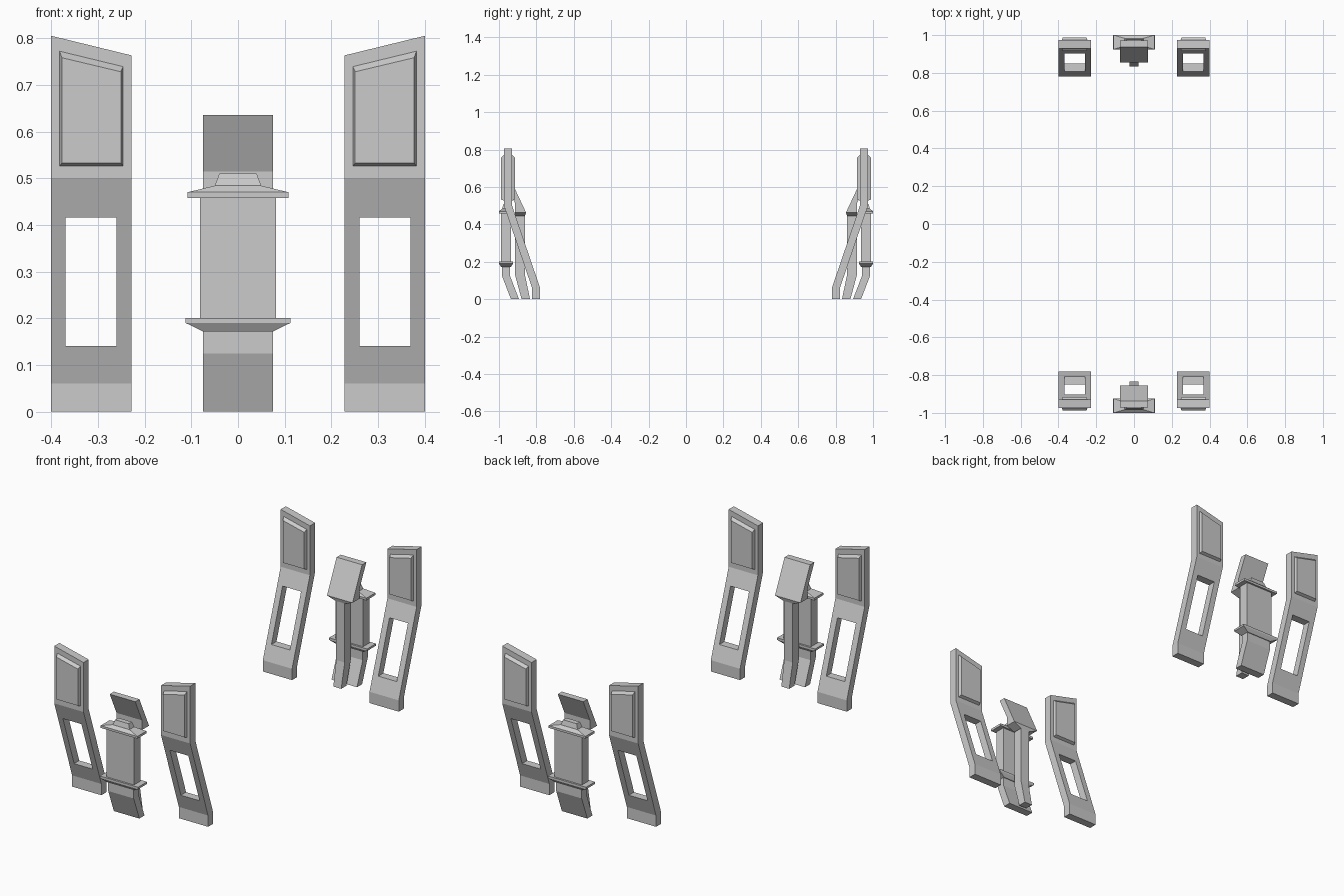
import bpy
import bmesh

cube = bpy.data.objects.get("Cube")
if cube:
    bpy.data.objects.remove(cube, do_unlink=True)

# One plain grey for everything
grey = bpy.data.materials.new("plain grey")
grey.use_nodes = True
COLOUR = (0.6, 0.6, 0.6, 1)
grey.diffuse_color = COLOUR
grey.node_tree.nodes["Principled BSDF"].inputs["Base Color"].default_value = COLOUR


def loft(name, rings):
    """Skin a solid through a list of four-cornered rings."""
    bm = bmesh.new()
    rows = [[bm.verts.new(p) for p in ring] for ring in rings]
    for a, b in zip(rows, rows[1:]):
        for i in range(4):
            j = (i + 1) % 4
            bm.faces.new((a[i], a[j], b[j], b[i]))
    bm.faces.new(rows[0])
    bm.faces.new(rows[-1])
    bmesh.ops.recalc_face_normals(bm, faces=bm.faces)
    mesh = bpy.data.meshes.new(name)
    bm.to_mesh(mesh)
    bm.free()
    mesh.materials.append(grey)
    obj = bpy.data.objects.new(name, mesh)
    bpy.context.collection.objects.link(obj)
    return obj


def level(x0, x1, y0, y1, z, rise=0):
    """Horizontal ring, optionally climbing towards x1."""
    return [(x0, y0, z), (x1, y0, z + rise), (x1, y1, z + rise), (x0, y1, z)]


def upright(x0, x1, y, z0, z1, rise=0):
    """Ring standing in the xz plane with a sloping top edge."""
    return [(x0, y, z0), (x1, y, z0), (x1, y, z1 + rise), (x0, y, z1)]


def centred(name, sections):
    """Solid centred on x = 0 from (half width, y0, y1, z) sections."""
    return loft(name, [level(-w, w, y0, y1, z) for w, y0, y1, z in sections])


def mirror(obj, across_x):
    mod = obj.modifiers.new("Mirror", "MIRROR")
    mod.use_axis = (across_x, True, False)
    mod.use_clip = False
    mod.merge_threshold = 0.0


# Bent outer posts with a sloping top and a window through the leaning part
IN, OUT = 0.228, 0.4
post = loft("outer_post", [
    level(IN, OUT, -0.823, -0.78, 0),
    level(IN, OUT, -0.823, -0.78, 0.06),
    level(IN, OUT, -0.973, -0.93, 0.5),
    level(IN, OUT, -0.973, -0.93, 0.763, 0.042),
])
cutter = loft("window_cutter", [upright(0.26, 0.369, y, 0.141, 0.416) for y in (-1.2, -0.6)])
cutter.hide_render = True
cut = post.modifiers.new("Window", "BOOLEAN")
cut.operation = "DIFFERENCE"
cut.solver = "EXACT"
cut.object = cutter
bpy.context.view_layer.objects.active = post
bpy.ops.object.modifier_apply(modifier=cut.name)
bpy.data.objects.remove(cutter, do_unlink=True)
mirror(post, True)

# Raised bevelled panel on both faces of each post
small = (0.251, 0.377, 0.533, 0.728, 0.03)
large = (0.246, 0.382, 0.526, 0.739, 0.033)
panel = loft("post_panel", [
    upright(s[0], s[1], y, *s[2:])
    for s, y in ((small, -0.988), (large, -0.973), (large, -0.93), (small, -0.915))
])
mirror(panel, True)

# Central column: bent foot, lower flange, shaft, upper flange and cap
centre_parts = {
    "column_foot": [(0.075, -0.936, -0.893, 0), (0.075, -0.984, -0.941, 0.125),
                    (0.075, -0.984, -0.941, 0.18)],
    "lower_flange": [(0.075, -0.988, -0.937, 0.172), (0.112, -1, -0.925, 0.19),
                     (0.112, -1, -0.925, 0.201)],
    "column_shaft": [(0.081, -0.99, -0.935, 0.195), (0.081, -0.99, -0.935, 0.465)],
    "upper_flange": [(0.108, -1, -0.925, 0.458), (0.108, -1, -0.925, 0.47),
                     (0.05, -0.983, -0.942, 0.484)],
    "column_cap": [(0.05, -0.983, -0.942, 0.483), (0.04, -0.976, -0.949, 0.51)],
    # Inner pillar with a bent foot and a leaning head block
    "inner_pillar": [(0.023, -0.879, -0.834, 0), (0.025, -0.914, -0.861, 0.13),
                     (0.025, -0.914, -0.861, 0.45)],
    "pillar_head": [(0.03, -0.914, -0.861, 0.444), (0.075, -0.914, -0.855, 0.463),
                    (0.075, -0.914, -0.879, 0.514), (0.075, -0.971, -0.936, 0.635)],
}
for name, sections in centre_parts.items():
    mirror(centred(name, sections), False)
